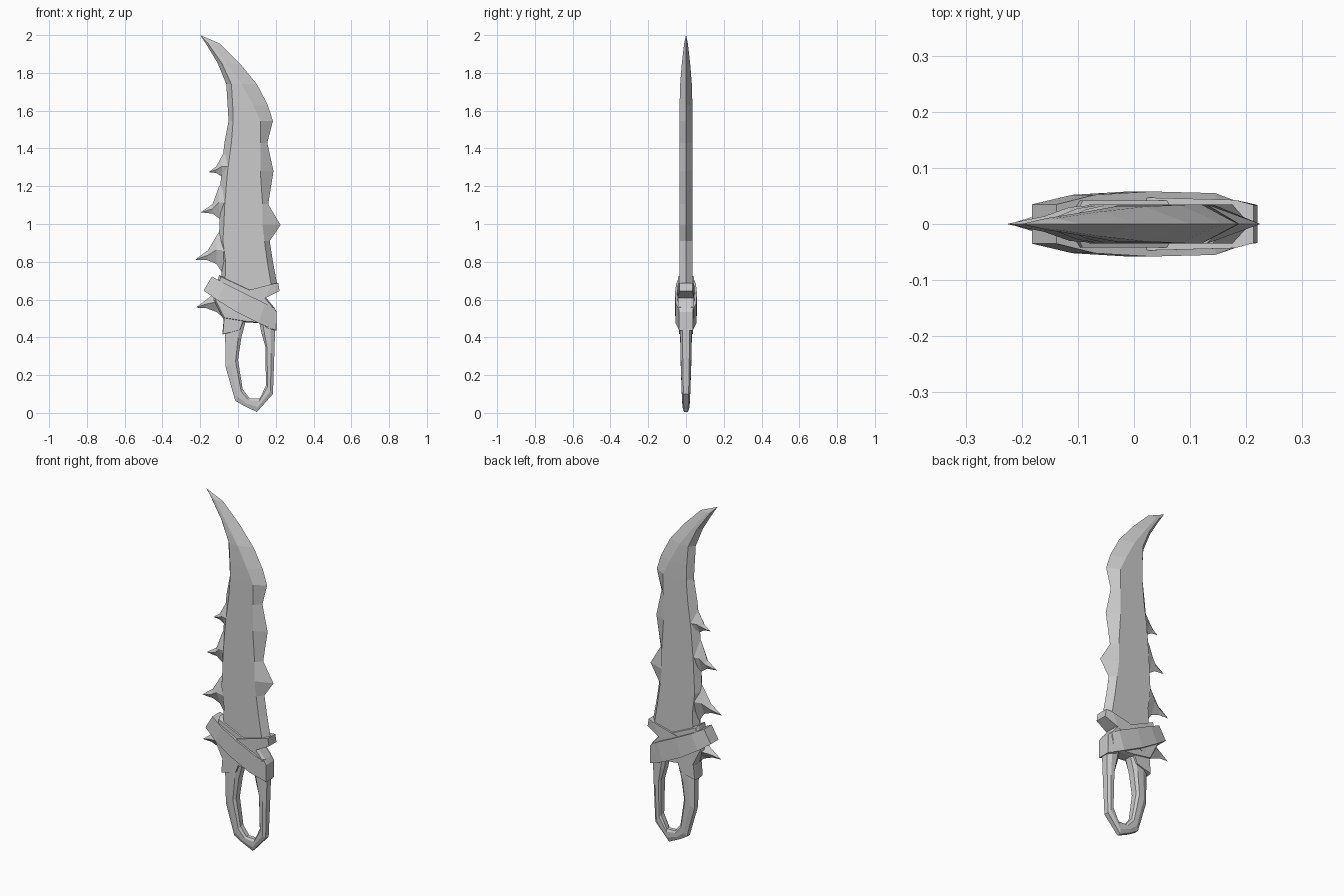
import bpy, bmesh


def finish(name, bm):
    bmesh.ops.remove_doubles(bm, verts=bm.verts, dist=0.0005)
    bmesh.ops.dissolve_degenerate(bm, edges=bm.edges, dist=0.0002)
    bmesh.ops.recalc_face_normals(bm, faces=bm.faces)
    me = bpy.data.meshes.new(name)
    bm.to_mesh(me)
    bm.free()
    ob = bpy.data.objects.new(name, me)
    bpy.context.collection.objects.link(ob)
    return ob


def loft(name, sections):
    """Skin equal-length closed sections and cap both ends."""
    bm = bmesh.new()
    rows = [[bm.verts.new(p) for p in s] for s in sections]
    n = len(rows[0])
    for a, b in zip(rows, rows[1:]):
        for i in range(n):
            j = (i + 1) % n
            bm.faces.new((a[i], a[j], b[j], b[i]))
    bm.faces.new(rows[0])
    bm.faces.new(rows[-1])
    return finish(name, bm)


def strap(name, stations):
    """Band from stations (top x, top z, bottom x, bottom z, half thickness)."""
    return loft(name, [[(ux, -t, uz), (lx, -t, lz), (lx, t, lz), (ux, t, uz)]
                       for ux, uz, lx, lz, t in stations])


def spike(name, stations):
    """Barb with diamond section from stations (x, top z, bottom z, half thickness)."""
    return loft(name, [[(x, 0, zt), (x, -t, (zt + zb) / 2), (x, 0, zb), (x, t, (zt + zb) / 2)]
                       for x, zt, zb, t in stations])


def plate(name, outline, t, inset=0.0):
    """Flat prism in the xz plane with a slightly bevelled rim."""
    cx = sum(p[0] for p in outline) / len(outline)
    cz = sum(p[1] for p in outline) / len(outline)
    k = 1 - inset
    face = [(cx + (x - cx) * k, cz + (z - cz) * k) for x, z in outline]
    layers = [(face, -t), (outline, -t * 0.6), (outline, t * 0.6), (face, t)]
    return loft(name, [[(x, y, z) for x, z in pts] for pts, y in layers])


# Blade: z, left edge, left ridge, right ridge, right edge, half thickness
blade = [
    (2.00, -0.20, -0.20, -0.20, -0.20, 0.0),
    (1.955, -0.17, -0.158, -0.14, -0.095, 0.010),
    (1.85, -0.107, -0.085, -0.06, 0.010, 0.022),
    (1.74, -0.062, -0.035, 0.02, 0.100, 0.031),
    (1.63, -0.055, -0.028, 0.08, 0.158, 0.034),
    (1.545, -0.05, -0.026, 0.12, 0.185, 0.035),
    (1.43, -0.072, -0.035, 0.12, 0.155, 0.035),
    (1.28, -0.088, -0.055, 0.118, 0.188, 0.035),
    (1.105, -0.100, -0.070, 0.13, 0.160, 0.035),
    (0.995, -0.097, -0.075, 0.13, 0.225, 0.035),
    (0.91, -0.105, -0.080, 0.14, 0.168, 0.035),
    (0.80, -0.085, -0.065, 0.155, 0.185, 0.035),
    (0.65, -0.090, -0.070, 0.18, 0.213, 0.035),
    (0.61, -0.080, -0.060, 0.12, 0.150, 0.035),
]
loft("blade", [[(L, 0, z), (l, -t, z), (r, -t, z), (R, 0, z), (r, t, z), (l, t, z)]
               for z, L, l, r, R, t in blade])

# Hooked barbs along the left edge, and one at the guard
barbs = {
    "upper_barb": [(-0.05, 1.42, 1.19, 0.034), (-0.085, 1.36, 1.25, 0.026),
                   (-0.115, 1.305, 1.27, 0.012), (-0.155, 1.275, 1.274, 0)],
    "middle_barb": [(-0.06, 1.26, 0.97, 0.034), (-0.10, 1.20, 1.03, 0.028),
                    (-0.135, 1.105, 1.055, 0.014), (-0.197, 1.062, 1.061, 0)],
    "lower_barb": [(-0.07, 1.00, 0.72, 0.034), (-0.115, 0.935, 0.79, 0.030),
                   (-0.16, 0.86, 0.808, 0.014), (-0.227, 0.812, 0.811, 0)],
    "guard_barb": [(-0.06, 0.68, 0.49, 0.045), (-0.115, 0.64, 0.535, 0.034),
                   (-0.17, 0.597, 0.555, 0.016), (-0.222, 0.558, 0.557, 0)],
}
for name, stations in barbs.items():
    spike(name, stations)

# Block at the root of the blade that closes the top of the grip opening
plate("guard_core", [(-0.10, 0.73), (-0.13, 0.60), (-0.08, 0.50), (0.04, 0.48), (0.11, 0.475),
                     (0.18, 0.49), (0.19, 0.56), (0.14, 0.62), (0.05, 0.66)], 0.042, 0.06)

# Crossed straps wrapped around the guard
strap("front_strap", [(-0.138, 0.722, -0.182, 0.648, 0.035), (-0.07, 0.685, -0.11, 0.597, 0.052),
                      (0.03, 0.635, -0.01, 0.535, 0.058), (0.145, 0.580, 0.11, 0.475, 0.055),
                      (0.195, 0.548, 0.20, 0.437, 0.036)])
strap("cross_strap", [(0.213, 0.688, 0.220, 0.645, 0.034), (0.18, 0.682, 0.14, 0.605, 0.043),
                      (0.03, 0.643, 0.04, 0.55, 0.047), (-0.09, 0.58, -0.07, 0.50, 0.040)])

# Collars where the grip meets the guard
plate("left_collar", [(-0.075, 0.505), (-0.083, 0.415), (-0.04, 0.425), (0.012, 0.44),
                      (0.035, 0.50)], 0.037, 0.05)
plate("right_collar", [(0.155, 0.56), (0.19, 0.56), (0.205, 0.535), (0.203, 0.435),
                       (0.145, 0.45)], 0.036, 0.05)

# Open loop grip: outer x, outer z, inner x, inner z, half thickness
grip = [
    (-0.07, 0.52, 0.05, 0.52, 0.032), (-0.068, 0.40, 0.018, 0.40, 0.031),
    (-0.065, 0.24, 0.0, 0.28, 0.028), (-0.015, 0.065, 0.025, 0.125, 0.022),
    (0.03, 0.038, 0.062, 0.077, 0.020), (0.10, 0.005, 0.115, 0.075, 0.018),
    (0.185, 0.10, 0.148, 0.145, 0.023), (0.192, 0.30, 0.145, 0.35, 0.029),
    (0.197, 0.45, 0.125, 0.42, 0.031), (0.185, 0.54, 0.105, 0.52, 0.032),
]
sections = []
for ox, oz, ix, iz, t in grip:
    a = (ox + (ix - ox) * 0.35, oz + (iz - oz) * 0.35)
    b = (ox + (ix - ox) * 0.80, oz + (iz - oz) * 0.80)
    sections.append([(ox, -t * 0.6, oz), (a[0], -t, a[1]), (b[0], -t, b[1]), (ix, -t * 0.6, iz),
                     (ix, t * 0.6, iz), (b[0], t, b[1]), (a[0], t, a[1]), (ox, t * 0.6, oz)])
loft("grip", sections)
